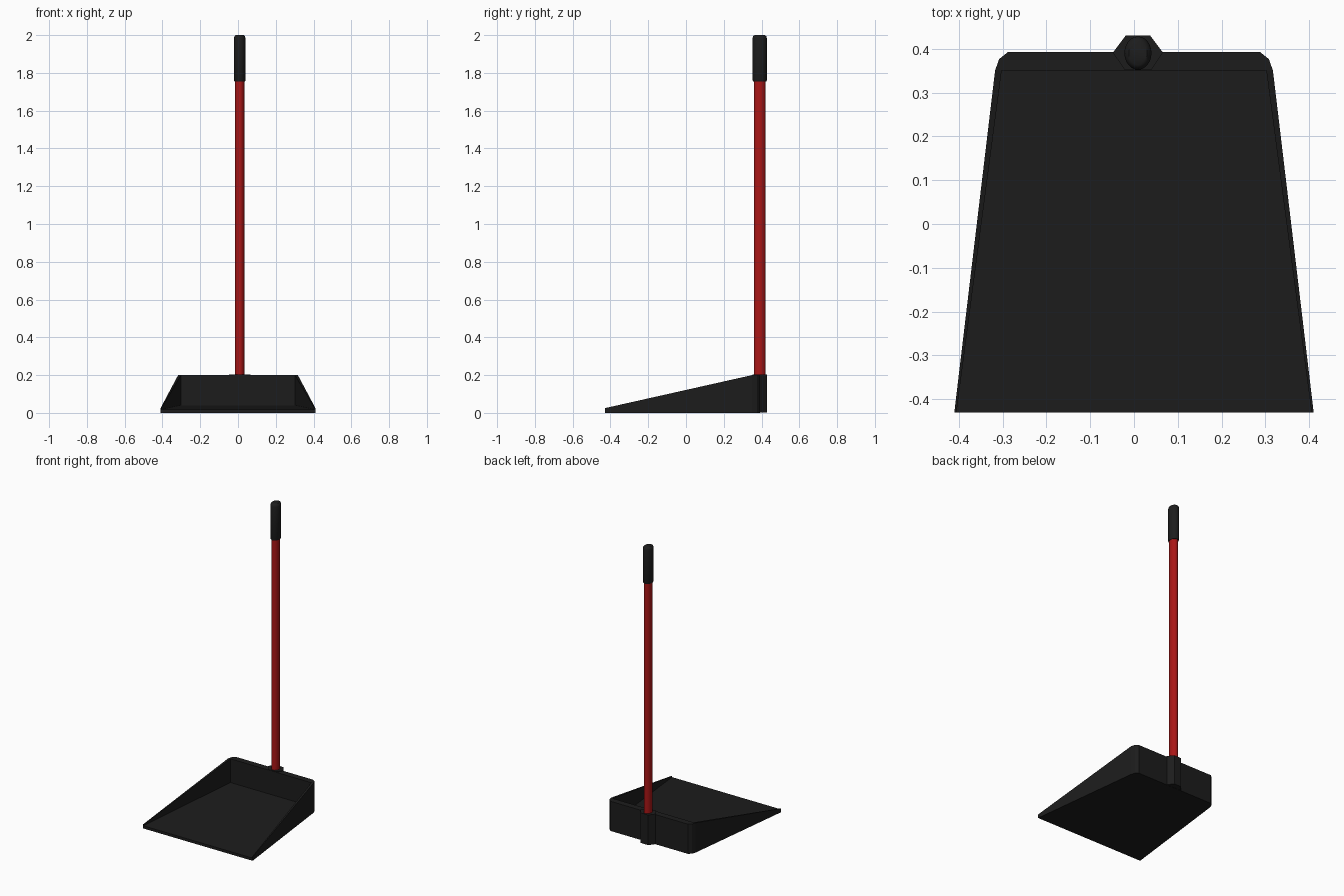
import bpy, bmesh
from math import radians, pi, cos, sin

if "Cube" in bpy.data.objects:
    bpy.data.objects.remove(bpy.data.objects["Cube"])


def material(name, colour):
    m = bpy.data.materials.new(name)
    m.diffuse_color = (*colour, 1)
    m.use_nodes = True
    m.node_tree.nodes["Principled BSDF"].inputs["Base Color"].default_value = m.diffuse_color
    return m


black = material("black_plastic", (0.012, 0.012, 0.012))
red = material("red_paint", (0.4, 0.008, 0.008))
HX, HY = 0.009, 0.39  # handle axis


def finish(name, bm, mat, smooth=False):
    bmesh.ops.recalc_face_normals(bm, faces=bm.faces)
    me = bpy.data.meshes.new(name)
    bm.to_mesh(me)
    bm.free()
    ob = bpy.data.objects.new(name, me)
    bpy.context.collection.objects.link(ob)
    me.materials.append(mat)
    if smooth:
        bpy.ops.object.select_all(action='DESELECT')
        ob.select_set(True)
        bpy.context.view_layer.objects.active = ob
        bpy.ops.object.shade_smooth_by_angle(angle=radians(40))
    return ob


def prism(name, outline, z0, z1, mat):
    bm = bmesh.new()
    lo = [bm.verts.new((x, y, z0)) for x, y in outline]
    hi = [bm.verts.new((x, y, z1)) for x, y in outline]
    bm.faces.new(lo)
    bm.faces.new(hi)
    for i in range(len(lo)):
        j = (i + 1) % len(lo)
        bm.faces.new((lo[i], lo[j], hi[j], hi[i]))
    return finish(name, bm, mat)


def oval_tube(name, rings, mat, sides=24):
    # rings: (radius x, radius y, z)
    bm = bmesh.new()
    loops = [[bm.verts.new((HX + rx * cos(2 * pi * i / sides),
                            HY + ry * sin(2 * pi * i / sides), z))
              for i in range(sides)] for rx, ry, z in rings]
    for a, b in zip(loops, loops[1:]):
        for i in range(sides):
            j = (i + 1) % sides
            bm.faces.new((a[i], a[j], b[j], b[i]))
    bm.faces.new(loops[0])
    bm.faces.new(loops[-1])
    return finish(name, bm, mat, True)


# Pan: wedge-shaped tray with open front and chamfered rear corners
half = [(0.41, -0.43), (0.317, 0.35), (0.308, 0.376), (0.288, 0.392)]
outline = half + [(-x, y) for x, y in reversed(half)]
bm = bmesh.new()
low = [bm.verts.new((x, y, 0)) for x, y in outline]
top = [bm.verts.new((x, y, min(0.2, 0.025 + 0.175 * (y + 0.43) / 0.78)))
       for x, y in outline]
inner = [(0.405, -0.43), (0.302, 0.35), (-0.302, 0.35), (-0.405, -0.43)]
rim = [bm.verts.new((x, y, 0.2 if y > 0 else 0.025)) for x, y in inner]
floor = [bm.verts.new((x, y, 0.04 if y > 0 else 0.018)) for x, y in inner]
bm.faces.new(low)
bm.faces.new(floor)
for i in range(7):
    bm.faces.new((low[i], low[i + 1], top[i + 1], top[i]))
for i in range(3):
    bm.faces.new((rim[i], rim[i + 1], floor[i + 1], floor[i]))
bm.faces.new((top[0], top[1], rim[1], rim[0]))
bm.faces.new((top[7], top[6], rim[2], rim[3]))
bm.faces.new(top[1:7] + [rim[2], rim[1]])
bm.faces.new((low[0], top[0], rim[0], floor[0], floor[3], rim[3], top[7], low[7]))
finish("pan", bm, black)

# Socket on the back wall that holds the handle
prism("handle_socket", [(HX - 0.057, 0.391), (HX - 0.028, 0.43), (HX + 0.028, 0.43),
                        (HX + 0.057, 0.391), (HX + 0.03, 0.351), (HX - 0.03, 0.351)],
      0.001, 0.204, black)

# Handle pole and grip
oval_tube("handle", [(0.025, 0.031, 0.19), (0.025, 0.031, 1.77)], red)
oval_tube("grip", [(0.028, 0.035, 1.755), (0.031, 0.038, 1.762), (0.031, 0.038, 1.982),
                   (0.028, 0.035, 1.994), (0.021, 0.027, 2.0)], black)
